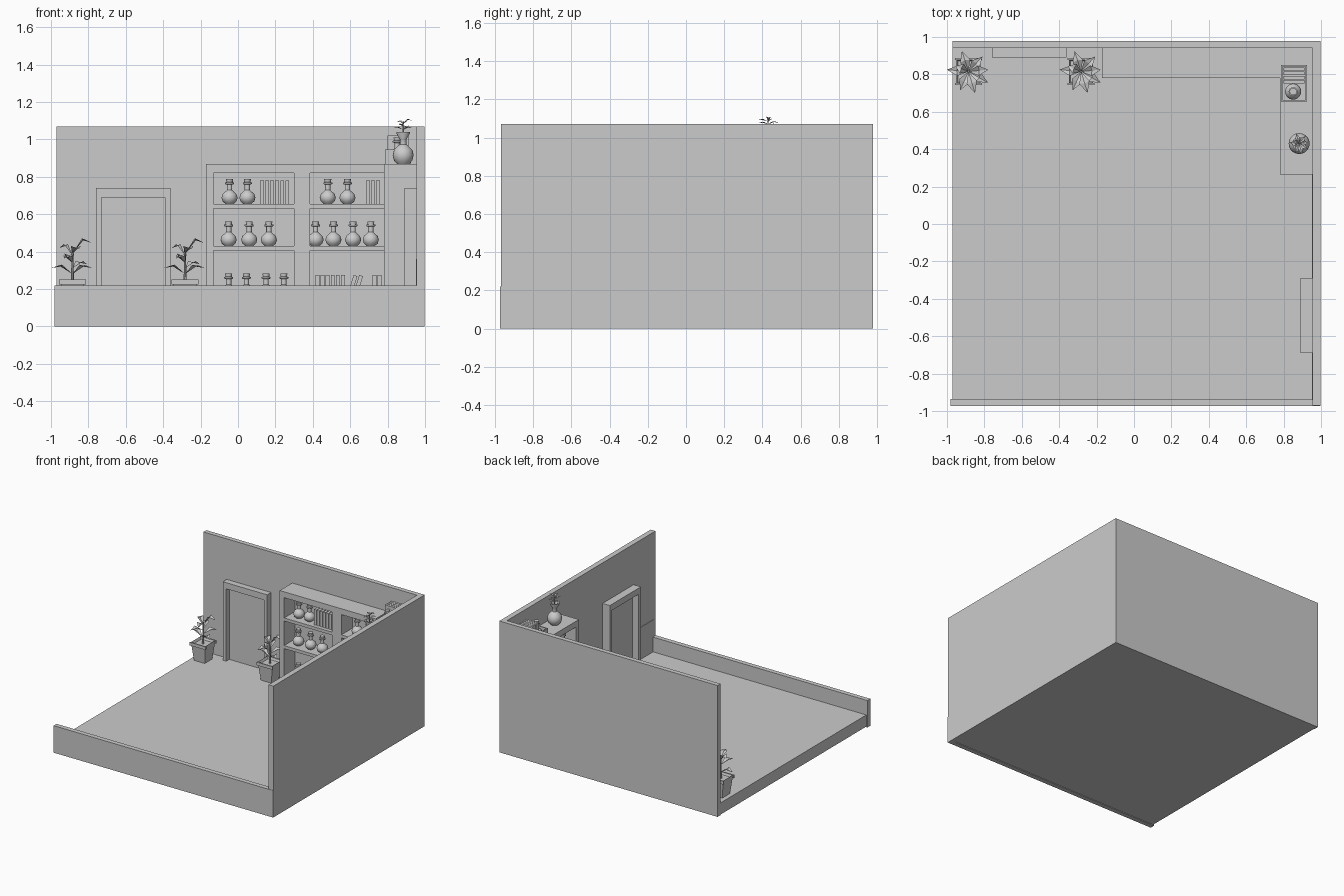
import bpy, bmesh, math
from mathutils import Matrix, Vector

cube = bpy.data.objects.get("Cube")
if cube:
    bpy.data.objects.remove(cube, do_unlink=True)

GREY = (0.6, 0.6, 0.6, 1)
mat = bpy.data.materials.new("plain grey")
mat.use_nodes = True
mat.diffuse_color = GREY
mat.node_tree.nodes["Principled BSDF"].inputs["Base Color"].default_value = GREY

FLOOR = 0.10
TURN = Matrix.Rotation(-math.pi / 2, 4, "Z")  # turns a front-facing part to face -x
NONE = Matrix()


def finish(name, bm, matrix=NONE, smooth=False):
    bmesh.ops.transform(bm, matrix=matrix, verts=bm.verts)
    mesh = bpy.data.meshes.new(name)
    bm.to_mesh(mesh)
    bm.free()
    mesh.materials.append(mat)
    ob = bpy.data.objects.new(name, mesh)
    bpy.context.collection.objects.link(ob)
    if smooth:
        bpy.ops.object.select_all(action="DESELECT")
        ob.select_set(True)
        bpy.context.view_layer.objects.active = ob
        bpy.ops.object.shade_smooth_by_angle(angle=math.radians(40))
    return ob


def add_box(bm, x0, x1, y0, y1, z0, z1, tilt=0.0):
    size = Matrix.Diagonal((x1 - x0, y1 - y0, z1 - z0, 1))
    place = Matrix.Translation(((x0 + x1) / 2, (y0 + y1) / 2, (z0 + z1) / 2))
    bmesh.ops.create_cube(bm, size=1, matrix=place @ Matrix.Rotation(tilt, 4, "Y") @ size)


def boxes(name, items, matrix=NONE):
    bm = bmesh.new()
    for item in items:
        add_box(bm, *item)
    return finish(name, bm, matrix)


def lathe(name, profile, place, steps=20):
    bm = bmesh.new()
    verts = [bm.verts.new((r, 0, z)) for r, z in profile]
    edges = [bm.edges.new(pair) for pair in zip(verts, verts[1:])]
    bmesh.ops.spin(bm, geom=verts + edges, cent=(0, 0, 0), axis=(0, 0, 1),
                   angle=2 * math.pi, steps=steps)
    bmesh.ops.remove_doubles(bm, verts=bm.verts, dist=0.0001)
    bmesh.ops.recalc_face_normals(bm, faces=bm.faces)
    return finish(name, bm, Matrix.Translation(place), True)


# Room shell
boxes("floor", [(-0.97, 0.96, -0.95, 0.95, 0.005, FLOOR)])
boxes("back_wall", [(-0.97, 0.998, 0.94, 0.978, 0, 1.07)])
boxes("side_wall", [(0.955, 0.998, -0.97, 0.978, 0, 1.07)])
boxes("front_low_wall", [(-0.98, 0.998, -0.973, -0.935, 0, 0.22)])
boxes("side_wall_panel", [(0.951, 0.956, -0.94, 0.94, FLOOR, 0.36)])


# Doorways: jambs, header and a recessed door
def doorway(name, x0, x1, front, back, matrix=NONE):
    boxes(name + "_frame", [
        (x0, x0 + 0.03, front, back, FLOOR, 0.69),
        (x1 - 0.03, x1, front, back, FLOOR, 0.69),
        (x0, x1, front, back, 0.69, 0.74)], matrix)
    boxes(name + "_panel", [(x0 + 0.03, x1 - 0.03, back - 0.012, back, FLOOR, 0.69)], matrix)


doorway("back_door", -0.76, -0.36, 0.89, 0.942)
doorway("side_door", 0.29, 0.69, 0.89, 0.957, TURN)

ROWS = (0.15, 0.43, 0.655)  # heights of the three shelf boards


# Shelf units: uprights, boards and a back
def shelf_unit(name, x0, x1, front, back, uprights, matrix=NONE):
    parts = [(a, b, front, back, FLOOR, 0.868) for a, b in uprights]
    for z0, z1 in ((FLOOR, ROWS[0]), (0.405, ROWS[1]), (0.63, ROWS[2]), (0.82, 0.868)):
        parts.append((x0, x1, front, back, z0, z1))
    parts.append((x0, x1, back - 0.02, back, FLOOR, 0.868))
    boxes(name, parts, matrix)


shelf_unit("back_shelf", -0.17, 0.955, 0.78, 0.942,
           [(-0.17, -0.13), (0.30, 0.385), (0.82, 0.955)])
shelf_unit("side_shelf", -0.785, -0.265, 0.78, 0.956,
           [(-0.785, -0.74), (-0.305, -0.265)], TURN)

# Round flasks on the shelves
FLASK = [(0, 0), (0.022, 0), (0.037, 0.014), (0.043, 0.033), (0.037, 0.053),
         (0.022, 0.066), (0.014, 0.074), (0.014, 0.103), (0.024, 0.106),
         (0.024, 0.114), (0.017, 0.116), (0.019, 0.132), (0, 0.132)]
FLASK_X = ((-0.05, 0.045, 0.15, 0.245),
           (-0.05, 0.06, 0.165, 0.415, 0.51, 0.615, 0.71),
           (-0.045, 0.05, 0.48, 0.585))
for z, xs in zip(ROWS, FLASK_X):
    for x in xs:
        lathe("flask", FLASK, (x, 0.85, z))
    for y in (0.37, 0.48, 0.60):
        lathe("side_flask", FLASK, (0.85, y, z))


# Rows of upright books
def books(name, x0, count, z, matrix=NONE, step=0.027):
    boxes(name, [(x0 + i * step, x0 + i * step + 0.021, 0.81, 0.91, z, z + 0.125)
                 for i in range(count)], matrix)


books("upper_books_left", 0.118, 6, ROWS[2])
books("upper_books_right", 0.685, 3, ROWS[2])
books("lower_books_left", 0.415, 6, ROWS[0])
books("lower_books_right", 0.72, 2, ROWS[0])
boxes("leaning_books", [(x, x + 0.021, 0.81, 0.91, ROWS[0] + 0.004, ROWS[0] + 0.124, 0.3)
                        for x in (0.60, 0.63)])


# Leaves: folded diamonds arching away from a stem
def leaves(name, centre, tips, width):
    bm = bmesh.new()
    for dx, dy, base, rise in tips:
        out = Vector((dx, dy, 0))
        side = Vector((-dy, dx, 0)).normalized() * width
        up = Vector((0, 0, 1))
        root = bm.verts.new(up * base)
        ridge = bm.verts.new(out * 0.55 + up * (base + rise))
        tip = bm.verts.new(out + up * (base + rise * 0.8))
        for s in (1, -1):
            edge = bm.verts.new(out * 0.5 + side * s + up * (base + rise + width * 0.35))
            bm.faces.new((root, ridge, edge) if s > 0 else (root, edge, ridge))
            bm.faces.new((ridge, tip, edge) if s > 0 else (ridge, edge, tip))
    finish(name, bm, Matrix.Translation(centre))


# Potted plants beside the door: direction, stem height and rise of each leaf
PLANT = [(-0.115, 0.01, 0.18, 0.04), (-0.035, 0.11, 0.25, 0.03),
         (0.075, 0.08, 0.21, 0.03), (0.105, 0.01, 0.29, 0.07),
         (0.105, -0.06, 0.18, 0.04), (0.035, -0.115, 0.29, 0.03),
         (-0.045, -0.1, 0.24, 0.03), (-0.07, 0.03, 0.28, 0.05)]


def potted_plant(x, y):
    bm = bmesh.new()
    place = Matrix.Translation((0, 0, 0.075)) @ Matrix.Rotation(math.pi / 4, 4, "Z")
    bmesh.ops.create_cone(bm, cap_ends=True, segments=4, radius1=0.068, radius2=0.092,
                          depth=0.15, matrix=place)
    top = max(bm.faces, key=lambda f: f.calc_center_median().z)
    bmesh.ops.inset_region(bm, faces=[top], thickness=0.012)
    bmesh.ops.translate(bm, verts=top.verts, vec=(0, 0, -0.02))
    add_box(bm, -0.072, 0.072, -0.072, -0.062, 0.125, 0.15)
    add_box(bm, -0.072, 0.072, 0.062, 0.072, 0.125, 0.15)
    finish("plant_pot", bm, Matrix.Translation((x, y, FLOOR)))
    lathe("plant_stem", [(0, 0.12), (0.008, 0.12), (0.005, 0.31), (0, 0.31)],
          (x, y, FLOOR), 6)
    leaves("plant_leaves", (x, y, FLOOR), PLANT, 0.028)


potted_plant(-0.885, 0.815)
potted_plant(-0.283, 0.815)

# Vase with a small sprig on the side shelf
TOP = 0.866
lathe("vase", [(0, 0), (0.03, 0), (0.049, 0.021), (0.056, 0.05), (0.049, 0.078),
               (0.03, 0.097), (0.018, 0.107), (0.018, 0.135), (0.036, 0.165),
               (0.036, 0.174), (0.026, 0.174), (0.014, 0.14), (0, 0.14)],
      (0.883, 0.43, TOP))
lathe("sprig_stem", [(0, 0.14), (0.004, 0.14), (0.003, 0.225), (0, 0.225)],
      (0.883, 0.43, TOP), 6)
leaves("sprig_leaves", (0.883, 0.43, TOP),
       [(dx * 0.45, dy * 0.5, 0.185 + (base - 0.18) * 0.3, rise * 0.3)
        for dx, dy, base, rise in PLANT], 0.013)

# Open crate holding four books and a flask
boxes("crate", [(0.785, 0.925, 0.655, 0.85, TOP, TOP + 0.012),
                (0.785, 0.793, 0.655, 0.85, TOP, 0.945),
                (0.917, 0.925, 0.655, 0.85, TOP, 0.945),
                (0.785, 0.925, 0.655, 0.663, TOP, 0.945),
                (0.785, 0.925, 0.842, 0.85, TOP, 0.945)])
boxes("crate_books", [(0.798, 0.912, 0.75 + i * 0.023, 0.769 + i * 0.023, TOP + 0.012, 1.022)
                      for i in range(4)])
lathe("crate_flask", FLASK, (0.851, 0.708, TOP + 0.012))
